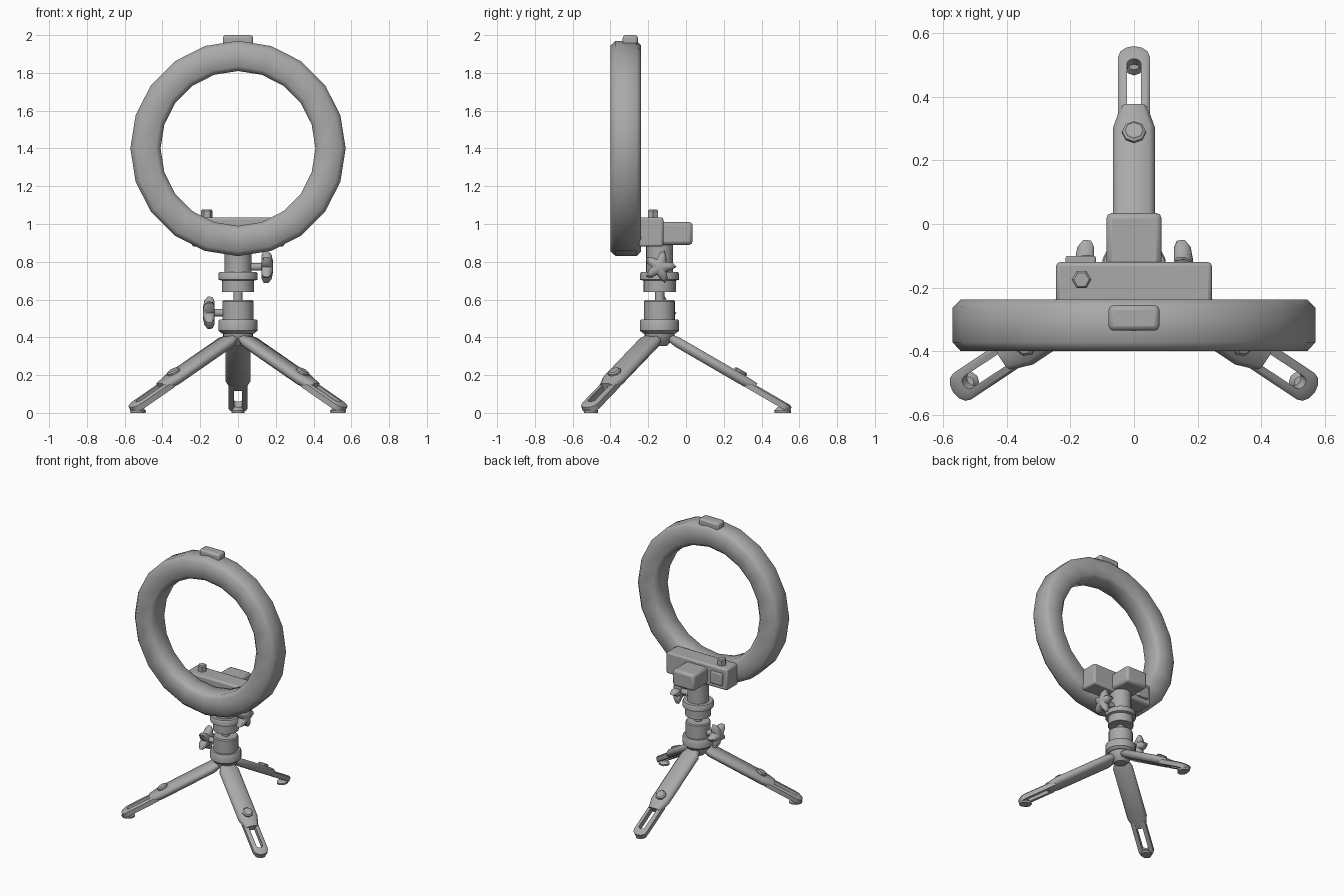
import bpy, bmesh, math
from mathutils import Vector, Matrix

if "Cube" in bpy.data.objects:
    bpy.data.objects.remove(bpy.data.objects["Cube"])

grey = bpy.data.materials.new("mid_grey")
grey.diffuse_color = (0.4, 0.4, 0.4, 1)
grey.use_nodes = True
grey.node_tree.nodes["Principled BSDF"].inputs["Base Color"].default_value = grey.diffuse_color
AXIS_Y = -0.14


def finish(name, bm, matrix=None, angle=40, bevel=0, segments=2):
    bmesh.ops.recalc_face_normals(bm, faces=bm.faces)
    mesh = bpy.data.meshes.new(name)
    bm.to_mesh(mesh)
    bm.free()
    if matrix:
        mesh.transform(matrix)
    mesh.materials.append(grey)
    ob = bpy.data.objects.new(name, mesh)
    bpy.context.collection.objects.link(ob)
    if bevel:
        mod = ob.modifiers.new("round", 'BEVEL')
        mod.width, mod.segments, mod.limit_method = bevel, segments, 'ANGLE'
    bpy.ops.object.select_all(action='DESELECT')
    ob.select_set(True)
    bpy.context.view_layer.objects.active = ob
    bpy.ops.object.shade_smooth_by_angle(angle=math.radians(angle))
    return ob


def loft(sections, closed=False):
    """Skin a list of equal-length closed sections, capped unless closed."""
    bm = bmesh.new()
    rows = [[bm.verts.new(p) for p in s] for s in sections]
    pairs = list(zip(rows, rows[1:])) + ([(rows[-1], rows[0])] if closed else [])
    n = len(rows[0])
    for a, b in pairs:
        for i in range(n):
            j = (i + 1) % n
            bm.faces.new((a[i], a[j], b[j], b[i]))
    if not closed:
        bm.faces.new(rows[0])
        bm.faces.new(rows[-1])
    return bm


def box(name, lo, hi, bevel=0.01, **kw):
    bm = bmesh.new()
    bmesh.ops.create_cube(bm, size=1)
    lo, hi = Vector(lo), Vector(hi)
    m = Matrix.Translation((lo + hi) / 2) @ Matrix.Diagonal((*(hi - lo), 1))
    return finish(name, bm, m, bevel=bevel, **kw)


def turned(name, profile, sides=20, matrix=None, **kw):
    """Solid of revolution from (radius, height) pairs."""
    secs = [[(r * math.cos(t), r * math.sin(t), h)
             for t in (2 * math.pi * i / sides for i in range(sides))] for r, h in profile]
    return finish(name, loft(secs), matrix, **kw)


# light ring: chamfered section swept through 20 steps
section = [(0.57, -0.372), (0.57, -0.262), (0.545, -0.237), (0.435, -0.237),
           (0.41, -0.262), (0.41, -0.375), (0.435, -0.40), (0.545, -0.40)]
ring = [[(r * math.cos(t), y, 1.4 + r * math.sin(t)) for r, y in section]
        for t in (math.tau * i / 20 for i in range(20))]
finish("light_ring", loft(ring, closed=True), angle=60)
box("top_shoe", (-0.08, -0.335, 1.94), (0.08, -0.255, 2.0), 0.015)

# control housing behind the ring
box("control_housing", (-0.245, -0.25, 0.88), (0.245, -0.12, 1.035), 0.012)
box("rear_block", (-0.087, -0.14, 0.89), (0.087, 0.035, 1.01), 0.018)
box("side_switch", (-0.215, -0.13, 0.915), (-0.12, -0.10, 1.0), 0.006)
turned("power_button", [(0.031, 1.02), (0.031, 1.07), (0.024, 1.077)], 6,
       Matrix.Translation((-0.165, -0.175, 0)), angle=30)

# stacked column parts
column = Matrix.Translation((0, AXIS_Y, 0))
for name, prof in {
    "neck": [(0.072, 0.735), (0.072, 0.90)],
    "upper_collar": [(0.086, 0.64), (0.086, 0.70), (0.103, 0.705), (0.103, 0.738), (0.098, 0.745)],
    "ball_stem": [(0.025, 0.57), (0.025, 0.66)],
    "socket": [(0.082, 0.48), (0.082, 0.59), (0.076, 0.597)],
    "lower_collar": [(0.085, 0.42), (0.103, 0.435), (0.103, 0.487), (0.097, 0.495)],
    "leg_hub": [(0.04, 0.355), (0.06, 0.375), (0.08, 0.41), (0.08, 0.44)],
}.items():
    turned(name, prof, matrix=column)


# five-lobed clamp knobs with their screws
def knob(name, side, z):
    turn = Matrix.Translation((0, AXIS_Y, z)) @ Matrix.Rotation(side * math.pi / 2, 4, 'Y')
    turned(name + "_screw", [(0.02, 0.05), (0.02, 0.15)], 10, turn)
    secs = []
    for scale, h in ((0.72, 0.125), (0.98, 0.135), (1.0, 0.16), (0.75, 0.178), (0.3, 0.186)):
        secs.append([])
        for i in range(20):
            t = math.tau * i / 20
            r = scale * (0.067 + 0.024 * math.cos(5 * (t - math.radians(165))))
            secs[-1].append((r * math.cos(t), r * math.sin(t), h))
    finish(name, loft(secs), turn, angle=50)


knob("upper_knob", 1, 0.773)
knob("lower_knob", -1, 0.53)


# folding legs, local x runs outward along the leg
def rounded(x, w, t, z=0.0):
    c = min(0.018, t * 0.7)
    return [(x, sy, sz + z) for sy, sz in
            ((w, -t + c), (w, t - c), (w - c, t), (c - w, t),
             (-w, t - c), (-w, c - t), (c - w, -t), (w - c, -t))]


def slotted_loop(x0, x1, w, rail, t, z):
    def outline(half, end):
        pts = [(x0, -half)]
        for k in range(7):
            a = -math.pi / 2 + math.pi * k / 6
            pts.append((end - half * 0.8 + half * 0.8 * math.cos(a), half * math.sin(a)))
        return pts + [(x0, half)]
    outer, inner = outline(w, x1), outline(w - rail, x1 - 0.05)
    # a four-point rail section carried around the loop
    secs = [[(*o, z - t), (*o, z + t * 0.6),
             (o[0] * 0.7 + i[0] * 0.3, o[1] * 0.7 + i[1] * 0.3, z + t),
             (*i, z + t), (*i, z - t)] for o, i in zip(outer, inner)]
    return loft(secs)


def leg(name, start, end):
    start, end = Vector(start), Vector(end)
    d = end - start
    length = d.length
    x = d.normalized()
    y = Vector((0, 0, 1)).cross(x).normalized()
    m = Matrix.Translation(start) @ Matrix((x, y, x.cross(y))).transposed().to_4x4()
    secs = [rounded(-0.03, 0.045, 0.02), rounded(0.02, 0.066, 0.027),
            rounded(length * 0.58, 0.066, 0.027), rounded(length * 0.69, 0.042, 0.024)]
    finish(name + "_sheath", loft(secs), m, angle=50)
    finish(name + "_slider", slotted_loop(length * 0.62, length, 0.05, 0.028, 0.019, -0.007), m)
    turned(name + "_lock_button", [(0.037, 0.01), (0.037, 0.036), (0.028, 0.043)], 8,
           m @ Matrix.Translation((length * 0.54, 0, 0)), angle=30)
    # foot pad lies flat on the floor
    flat = Vector((x.x, x.y, 0)).normalized()
    base = Matrix.Translation((end.x, end.y, 0)) @ Matrix.Rotation(math.atan2(flat.y, flat.x), 4, 'Z')
    pad = base @ Matrix.Translation((-0.045, 0, 0)) @ Matrix.Diagonal((1.25, 1, 1, 1))
    turned(name + "_foot", [(0.034, 0), (0.036, 0.012), (0.022, 0.03)], 12, pad)


leg("back_leg", (0, -0.06, 0.383), (0, 0.557, 0.025))
for side, label in ((-1, "left"), (1, "right")):
    leg("front_" + label + "_leg", (side * 0.05, -0.185, 0.383), (side * 0.567, -0.528, 0.025))
